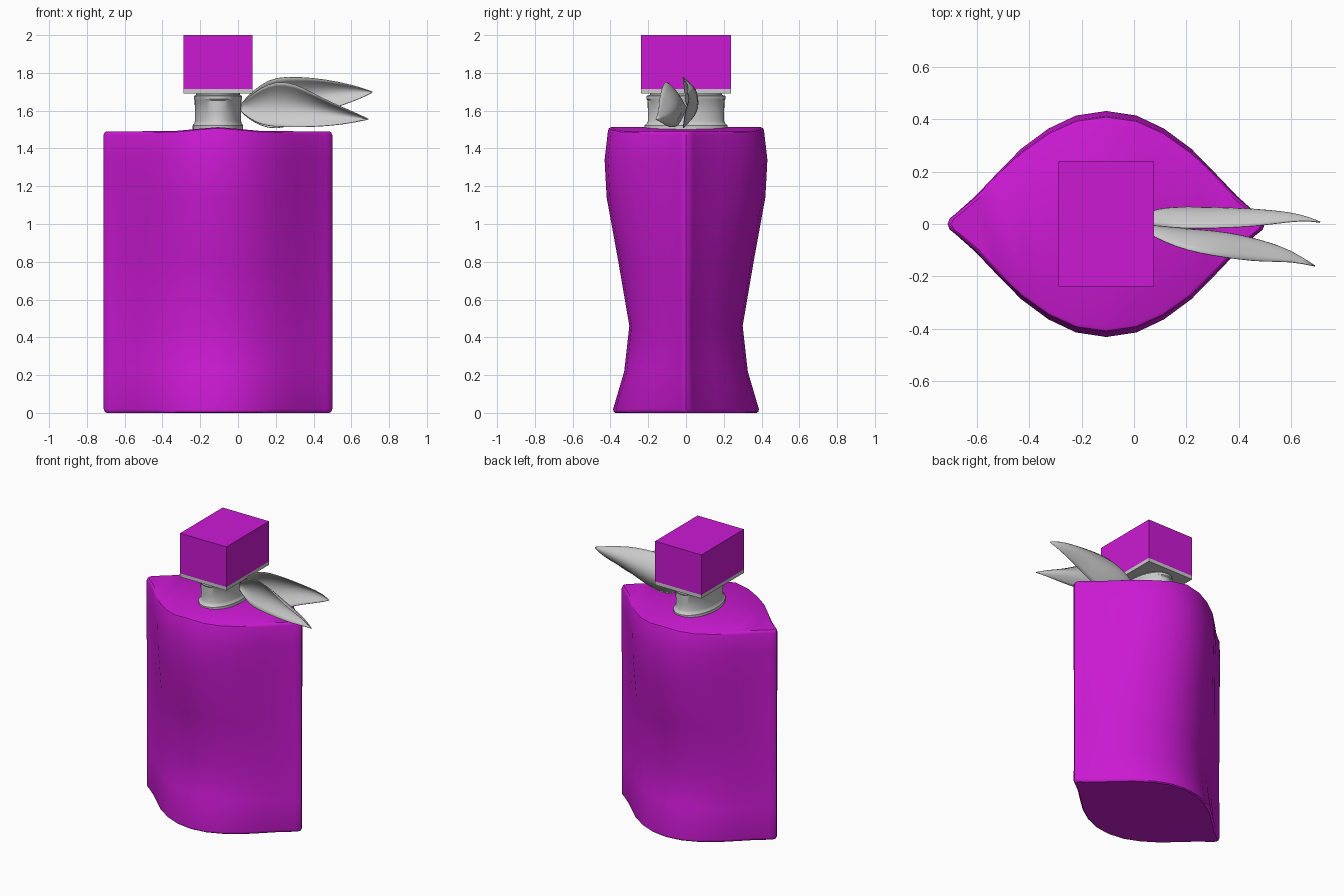
import bpy, bmesh, math
from mathutils import Vector

if "Cube" in bpy.data.objects:
    bpy.data.objects.remove(bpy.data.objects["Cube"])

CX = -0.106  # bottle axis in x; the leaves balance it on the right

purple = bpy.data.materials.new("purple")
purple.diffuse_color = (0.6, 0.01, 0.65, 1)
purple.use_nodes = True
purple.node_tree.nodes["Principled BSDF"].inputs["Base Color"].default_value = purple.diffuse_color


def make_object(name, verts, faces, mat=None, angle=35):
    mesh = bpy.data.meshes.new(name)
    mesh.from_pydata(verts, [], faces)
    bm = bmesh.new()
    bm.from_mesh(mesh)
    bmesh.ops.recalc_face_normals(bm, faces=bm.faces)
    bm.to_mesh(mesh)
    bm.free()
    obj = bpy.data.objects.new(name, mesh)
    bpy.context.collection.objects.link(obj)
    if mat:
        mesh.materials.append(mat)
    bpy.ops.object.select_all(action='DESELECT')
    obj.select_set(True)
    bpy.context.view_layer.objects.active = obj
    bpy.ops.object.shade_smooth_by_angle(angle=math.radians(angle))
    return obj


def bridge_rings(count, n):
    return [(r * n + i, r * n + (i + 1) % n, (r + 1) * n + (i + 1) % n, (r + 1) * n + i)
            for r in range(count - 1) for i in range(n)]


# Bottle: pointed-oval footprint, depth varies with height
half = [(0.605, 0), (0.597, 0.05), (0.575, 0.09), (0.50, 0.245), (0.42, 0.44),
        (0.325, 0.665), (0.22, 0.845), (0.115, 0.96)]
back = [(-x, y) for x, y in half] + [(0, 1)] + half[::-1]
front = [(x, -y) for x, y in back[1:-1]][::-1]
outline = back + front
n = len(outline)
# (height, half depth, width factor)
levels = [(0, 0.375, 0.975), (0.006, 0.383, 0.99), (0.02, 0.386, 1), (0.22, 0.327, 1),
          (0.46, 0.30, 1), (0.80, 0.358, 1), (1.14, 0.42, 1), (1.34, 0.431, 1),
          (1.472, 0.413, 1), (1.485, 0.408, 0.99), (1.491, 0.395, 0.975)]
verts = []
for z, depth, wide in levels:
    for x, y in outline:
        # gentle rise of the top around the neck
        lift = 0.022 * math.exp(-(x / 0.15) ** 2) if z > 1.4 else 0
        verts.append((CX + x * wide, y * depth, z + lift))
faces = bridge_rings(len(levels), n)
m = len(back)
for base in (0, (len(levels) - 1) * n):
    for i in range(m - 1):
        quad = [i, i + 1, (n - i - 1) % n if i + 1 < m - 1 else m - 1, (n - i) % n]
        faces.append([base + k for k in dict.fromkeys(quad)])
make_object("bottle", verts, faces, purple)

# Neck: oval collar with base flange and upper ring
profile = [(1.06, 1.50), (1.06, 1.522), (1.0, 1.532), (0.97, 1.545), (0.97, 1.59),
           (0.98, 1.655), (1.01, 1.662), (1.01, 1.678), (0.92, 1.683), (0.92, 1.695)]
seg = 40
verts = [(CX + 0.126 * s * math.cos(2 * math.pi * i / seg),
          0.208 * s * math.sin(2 * math.pi * i / seg), z)
         for s, z in profile for i in range(seg)]
faces = bridge_rings(len(profile), seg)
faces += [list(range(seg)), list(range(len(verts) - seg, len(verts)))]
make_object("neck", verts, faces)


# Cap block and the grey plate under it
def block(name, z0, z1, mat=None):
    bpy.ops.mesh.primitive_cube_add(size=1, location=(CX, 0, (z0 + z1) / 2))
    obj = bpy.context.object
    obj.name = name
    obj.scale = (0.364, 0.478, z1 - z0)
    if mat:
        obj.data.materials.append(mat)


block("cap", 1.715, 2.0, purple)
block("cap_plate", 1.69, 1.715)


# Leaves: cupped blades, each station is (x, top edge, midrib, bottom edge) with (y, z)
def leaf(name, stations):
    across = 6
    verts = []
    for x, top, mid, bot in stations:
        for j in range(across + 1):
            t = j / across
            a, b, c = 2 * (t - 0.5) * (t - 1), 4 * t * (1 - t), 2 * t * (t - 0.5)
            p = a * Vector(top) + b * Vector(mid) + c * Vector(bot)
            verts.append((x, p.x, p.y))
    w = across + 1
    faces = [(i * w + j, i * w + j + 1, (i + 1) * w + j + 1, (i + 1) * w + j)
             for i in range(len(stations) - 1) for j in range(across)]
    obj = make_object(name, verts, faces, angle=60)
    obj.modifiers.new("smooth", 'SUBSURF').levels = 1
    solid = obj.modifiers.new("thickness", 'SOLIDIFY')
    solid.thickness = 0.004
    solid.offset = 0


leaf("back_leaf", [
    (0.015, (0.0, 1.635), (0.015, 1.615), (0.0, 1.595)),
    (0.06, (-0.005, 1.685), (0.05, 1.62), (0.0, 1.555)),
    (0.12, (-0.01, 1.737), (0.065, 1.63), (-0.01, 1.52)),
    (0.20, (-0.018, 1.778), (0.068, 1.64), (-0.018, 1.50)),
    (0.32, (-0.015, 1.779), (0.065, 1.66), (-0.012, 1.53)),
    (0.46, (-0.01, 1.766), (0.06, 1.69), (-0.005, 1.60)),
    (0.60, (0.01, 1.737), (0.045, 1.70), (0.015, 1.645)),
    (0.67, (0.012, 1.715), (0.025, 1.70), (0.015, 1.675)),
    (0.71, (0.005, 1.70), (0.007, 1.698), (0.006, 1.695))])
leaf("front_leaf", [
    (0.015, (-0.01, 1.635), (-0.002, 1.615), (-0.01, 1.595)),
    (0.06, (-0.04, 1.675), (-0.005, 1.62), (-0.02, 1.56)),
    (0.12, (-0.07, 1.72), (-0.012, 1.63), (-0.04, 1.525)),
    (0.20, (-0.10, 1.757), (-0.02, 1.64), (-0.055, 1.515)),
    (0.30, (-0.12, 1.745), (-0.025, 1.63), (-0.07, 1.513)),
    (0.40, (-0.135, 1.69), (-0.04, 1.61), (-0.09, 1.515)),
    (0.50, (-0.145, 1.64), (-0.065, 1.59), (-0.11, 1.522)),
    (0.60, (-0.142, 1.598), (-0.10, 1.57), (-0.125, 1.535)),
    (0.69, (-0.162, 1.556), (-0.16, 1.555), (-0.161, 1.554))])
